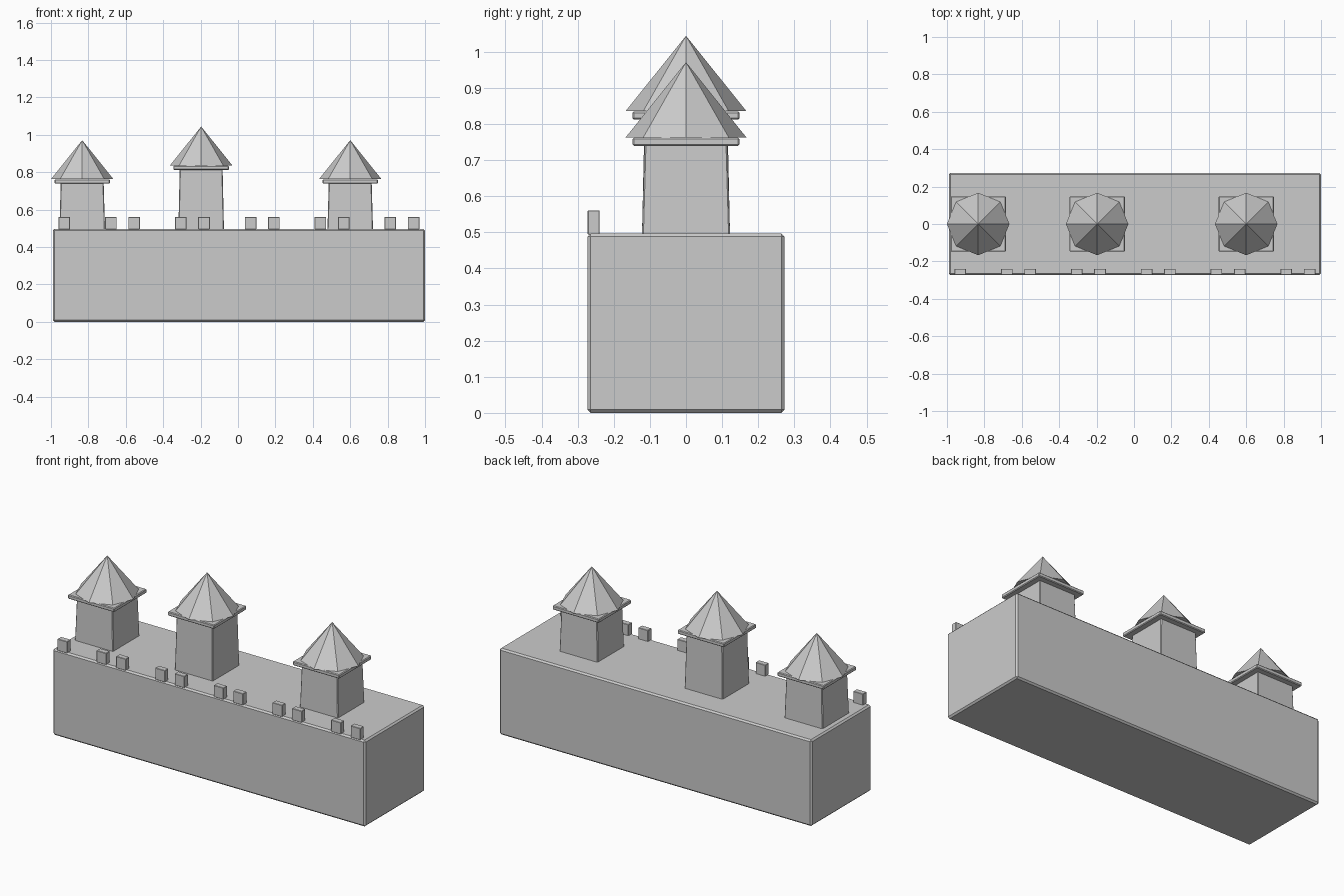
import bpy, bmesh
from math import pi

if "Cube" in bpy.data.objects:
    bpy.data.objects.remove(bpy.data.objects["Cube"])


def add_bevel(obj, width):
    mod = obj.modifiers.new("edge_bevel", "BEVEL")
    mod.width = width
    mod.segments = 1
    mod.limit_method = 'ANGLE'


def box(name, x, y, z0, z1, hx, hy, bevel, taper=1.0):
    # Box standing on z0, with its top face scaled by taper
    bpy.ops.mesh.primitive_cube_add(size=2, location=(x, y, (z0 + z1) / 2))
    obj = bpy.context.object
    obj.name = name
    for v in obj.data.vertices:
        s = taper if v.co.z > 0 else 1.0
        v.co = (v.co.x * hx * s, v.co.y * hy * s, v.co.z * (z1 - z0) / 2)
    add_bevel(obj, bevel)
    return obj


def roof(name, x, z0, z1, radius):
    # Eight-sided pyramid with corners on the axes
    mesh = bpy.data.meshes.new(name)
    bm = bmesh.new()
    bmesh.ops.create_cone(bm, cap_ends=True, segments=8, radius1=radius,
                          radius2=0, depth=z1 - z0)
    bm.to_mesh(mesh)
    bm.free()
    obj = bpy.data.objects.new(name, mesh)
    obj.location = (x, 0, (z0 + z1) / 2)
    bpy.context.collection.objects.link(obj)
    return obj


CENTRE_X = 0.005
WALL_TOP = 0.497

# Main wall block
box("wall", CENTRE_X, 0, 0, WALL_TOP, 0.995, 0.273, 0.009)

# Towers: tapered shaft, square eave slab, pointed roof
for side, x, lift in (("left", -0.833, 0), ("middle", -0.197, 0.073), ("right", 0.6, 0)):
    box(side + "_tower", x, 0, WALL_TOP - 0.01, 0.745 + lift, 0.122, 0.122, 0.004, 0.94)
    box(side + "_eave", x, 0, 0.739 + lift, 0.762 + lift, 0.148, 0.148, 0.004)
    roof(side + "_roof", x, 0.763 + lift, 0.971 + lift, 0.167)

# Battlements along the front edge, every third one missing
for i in range(16):
    if i % 3 != 1:
        x = CENTRE_X + (i - 7.5) * 0.1245
        box("merlon", x, -0.256, WALL_TOP - 0.003, 0.561, 0.031, 0.0165, 0.002)
